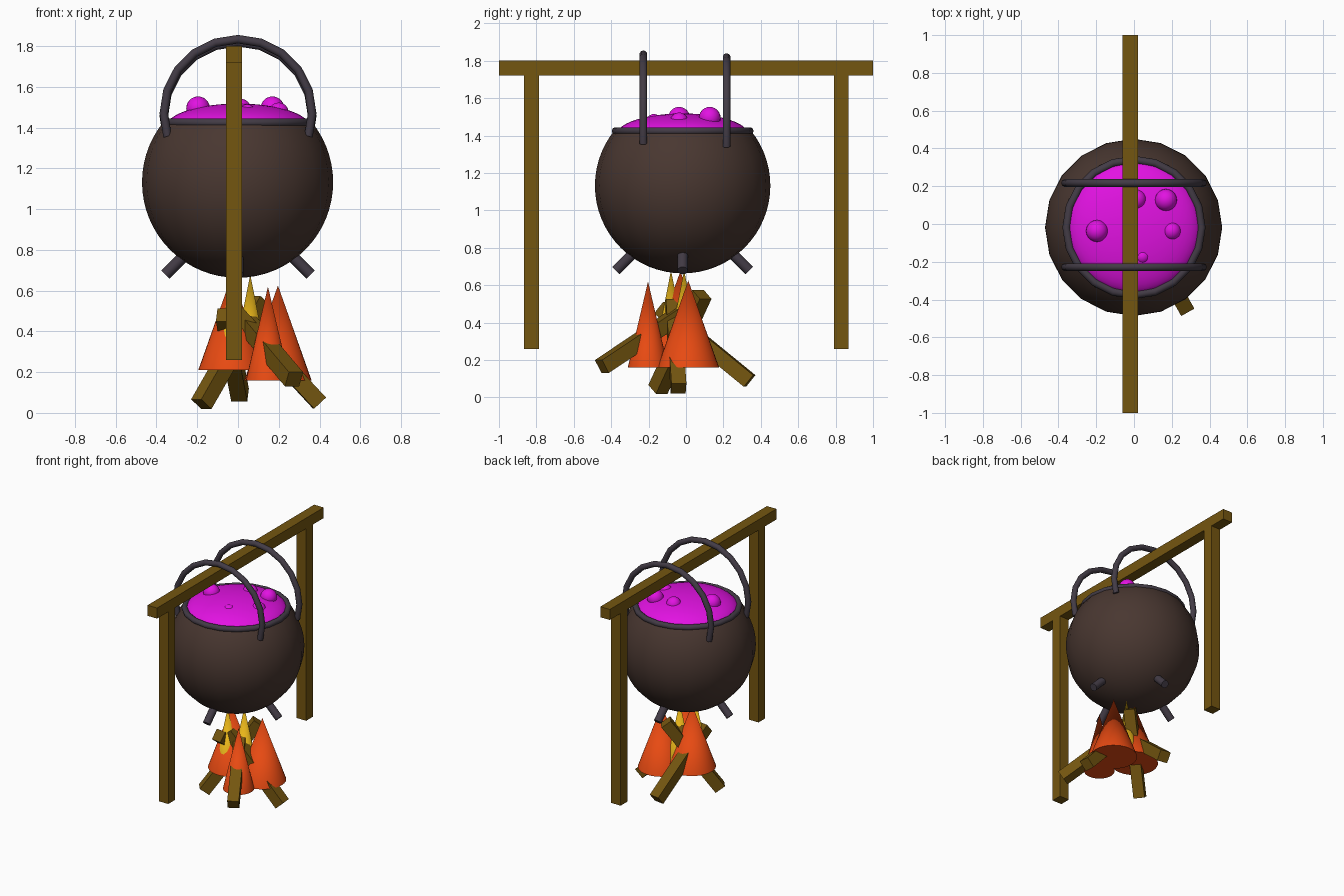
import bpy, bmesh, math
from mathutils import Vector, Matrix

if "Cube" in bpy.data.objects:
    bpy.data.objects.remove(bpy.data.objects["Cube"])


def material(name, r, g, b):
    m = bpy.data.materials.new(name)
    m.diffuse_color = (r, g, b, 1)
    m.use_nodes = True
    m.node_tree.nodes["Principled BSDF"].inputs["Base Color"].default_value = m.diffuse_color
    return m


WOOD = material("wood_brown", .175, .092, .005)
IRON = material("pot_dark_brown", .066, .038, .030)
METAL = material("dark_metal", .055, .044, .060)
BREW = material("magenta_brew", .76, .006, .76)
ORANGE = material("flame_orange", .80, .068, .006)
YELLOW = material("flame_yellow", .80, .46, .010)


def make(name, bm, mat, smooth=False):
    bmesh.ops.recalc_face_normals(bm, faces=bm.faces[:])
    me = bpy.data.meshes.new(name)
    bm.to_mesh(me)
    bm.free()
    me.materials.append(mat)
    ob = bpy.data.objects.new(name, me)
    bpy.context.collection.objects.link(ob)
    if smooth:
        bpy.ops.object.select_all(action='DESELECT')
        ob.select_set(True)
        bpy.context.view_layer.objects.active = ob
        bpy.ops.object.shade_smooth_by_angle(angle=math.radians(40))
    return ob


def box(name, lo, hi, mat):
    lo, hi = Vector(lo), Vector(hi)
    bm = bmesh.new()
    bmesh.ops.create_cube(bm, size=1, matrix=Matrix.Translation((lo + hi) / 2)
                          @ Matrix.Diagonal((*(hi - lo), 1)))
    return make(name, bm, mat)


def along(a, b):
    """Matrix placing a z-axis part of known length between two points."""
    a, b = Vector(a), Vector(b)
    d = b - a
    z = d.normalized()
    x = Vector((-z.y, z.x, 0)).normalized()    # level sideways axis
    y = z.cross(x)
    rot = Matrix((x, y, z)).transposed().to_4x4()
    return Matrix.Translation((a + b) / 2) @ rot, d.length


def cone(name, x, y, z0, z1, r, mat):
    bm = bmesh.new()
    bmesh.ops.create_cone(bm, cap_ends=True, segments=32, radius1=r, radius2=0,
                          depth=z1 - z0, matrix=Matrix.Translation((x, y, (z0 + z1) / 2)))
    return make(name, bm, mat, True)


def tube(name, pts, r, mat, closed=False, sides=10):
    """Round bar swept along a planar path; each point is (position, outward, binormal)."""
    bm = bmesh.new()
    rings = []
    for p, out, side in pts:
        rings.append([bm.verts.new(p + out * r * math.cos(t) + side * r * math.sin(t))
                      for t in (2 * math.pi * i / sides for i in range(sides))])
    n = len(rings)
    for i in range(n if closed else n - 1):
        a, b = rings[i], rings[(i + 1) % n]
        for j in range(sides):
            k = (j + 1) % sides
            bm.faces.new((a[j], a[k], b[k], b[j]))
    if not closed:
        bm.faces.new(rings[0])
        bm.faces.new(rings[-1])
    return make(name, bm, mat, True)


CY = -.018   # pot centre in y

# Wooden frame: beam and two posts
box("beam", (-.06, -1, 1.72), (.02, 1, 1.80), WOOD)
for name, y in (("front_post", -.825), ("back_post", .83)):
    box(name, (-.06, y - .04, .26), (.02, y + .04, 1.72), WOOD)

# Cauldron: sphere with its top cut off
bm = bmesh.new()
bmesh.ops.create_uvsphere(bm, u_segments=20, v_segments=32, radius=.469,
                          matrix=Matrix.Translation((-.002, CY, 1.132)))
bmesh.ops.bisect_plane(bm, geom=bm.verts[:] + bm.edges[:] + bm.faces[:],
                       plane_co=(0, 0, 1.435), plane_no=(0, 0, 1), clear_outer=True)
make("cauldron", bm, IRON, True)

# Rim ring
up = Vector((0, 0, 1))
ring = []
for i in range(20):
    t = 2 * math.pi * i / 20
    out = Vector((math.cos(t), math.sin(t), 0))
    ring.append((Vector((0, CY, 1.424)) + out * .358, out, up))
tube("rim", ring, .021, METAL, closed=True)

# Two arched handles
for name, y, z in (("front_handle", -.228, 1.47), ("back_handle", .217, 1.455)):
    arc = []
    for i in range(-1, 12):
        t = math.radians(18 * i)
        out = Vector((math.cos(t), 0, math.sin(t)))
        arc.append((Vector((0, y, z)) + out * .364, out, Vector((0, 1, 0))))
    tube(name, arc, .021, METAL)

# Four splayed feet
for i, name in enumerate(("right_foot", "back_foot", "left_foot", "front_foot")):
    c, s = round(math.cos(i * math.pi / 2)), round(math.sin(i * math.pi / 2))
    m, length = along((.21 * c, CY + .21 * s, .825), (.357 * c, CY + .357 * s, .678))
    bm = bmesh.new()
    bmesh.ops.create_cone(bm, cap_ends=True, segments=12, radius1=.028, radius2=.028,
                          depth=length, matrix=m)
    make(name, bm, METAL, True)

# Domed brew surface
bm = bmesh.new()
bmesh.ops.create_uvsphere(bm, u_segments=32, v_segments=24, radius=1,
                          matrix=Matrix.Translation((0, CY, 1.405))
                          @ Matrix.Diagonal((.352, .352, .113, 1)))
bmesh.ops.bisect_plane(bm, geom=bm.verts[:] + bm.edges[:] + bm.faces[:],
                       plane_co=(0, 0, 1.404), plane_no=(0, 0, 1), clear_inner=True)
make("brew", bm, BREW, True)

# Bubbles on the brew
for i, (x, y, z, r) in enumerate(((-.196, -.037, 1.495, .058), (.169, .127, 1.495, .058),
                                  (.012, .13, 1.49, .052), (.20, -.037, 1.475, .048),
                                  (.045, -.172, 1.475, .040))):
    bm = bmesh.new()
    bmesh.ops.create_uvsphere(bm, u_segments=20, v_segments=12, radius=r,
                              matrix=Matrix.Translation((x, y, z)))
    make(f"bubble_{i + 1}", bm, BREW, True)

# Flames
for i, f in enumerate(((-.03, -.03, .21, .675, .165), (.147, -.203, .16, .62, .108),
                       (.196, .012, .16, .625, .165))):
    cone(f"orange_flame_{i + 1}", *f, ORANGE)
for i, f in enumerate(((.06, -.01, .25, .68, .085), (-.03, -.08, .25, .68, .085))):
    cone(f"yellow_flame_{i + 1}", *f, YELLOW)

# Square logs leaning together
for i, (a, b) in enumerate((((-.18, -.15, .043), (.11, .085, .55)),
                            ((.01, .34, .088), (-.065, -.14, .48)),
                            ((.40, -.04, .048), (-.02, -.07, .50)),
                            ((.275, -.45, .165), (.01, .02, .48)))):
    m, length = along(a, b)
    bm = bmesh.new()
    bmesh.ops.create_cube(bm, size=1, matrix=m @ Matrix.Diagonal((.08, .08, length, 1)))
    make(f"log_{i + 1}", bm, WOOD)
